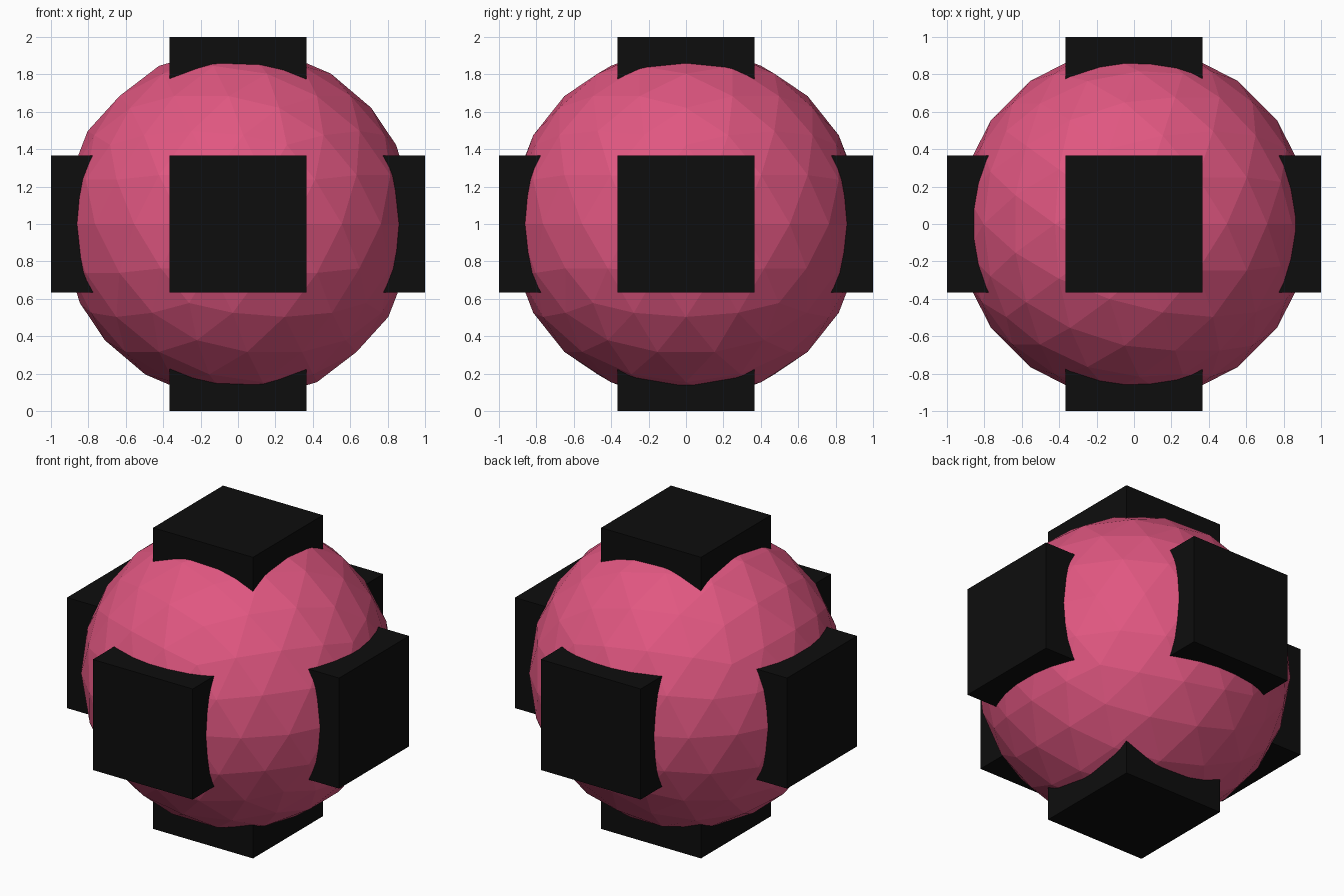
import bpy

if "Cube" in bpy.data.objects:
    bpy.data.objects.remove(bpy.data.objects["Cube"])

def material(name, rgb):
    m = bpy.data.materials.new(name)
    m.diffuse_color = (*rgb, 1)
    m.use_nodes = True
    m.node_tree.nodes["Principled BSDF"].inputs["Base Color"].default_value = m.diffuse_color
    return m

pink = material("pink", (0.75, 0.095, 0.22))
black = material("black", (0.004, 0.004, 0.004))

# Faceted ball
bpy.ops.mesh.primitive_ico_sphere_add(subdivisions=3, radius=0.945, location=(0, 0, 1))
ball = bpy.context.object
ball.name = "ball"
ball.data.materials.append(pink)

# Six square blocks poking out along each axis
HALF = 0.367   # half width of a block
INNER = 0.6    # distance from centre where a block starts, inside the ball
names = (("left_block", "right_block"), ("front_block", "back_block"),
         ("bottom_block", "top_block"))
for axis in range(3):
    for name, side in zip(names[axis], (-1, 1)):
        centre, size = [0, 0, 1], [2 * HALF] * 3
        centre[axis] += side * (1 + INNER) / 2
        size[axis] = 1 - INNER
        bpy.ops.mesh.primitive_cube_add(size=1, location=centre)
        block = bpy.context.object
        block.name = name
        block.scale = size
        block.data.materials.append(black)
